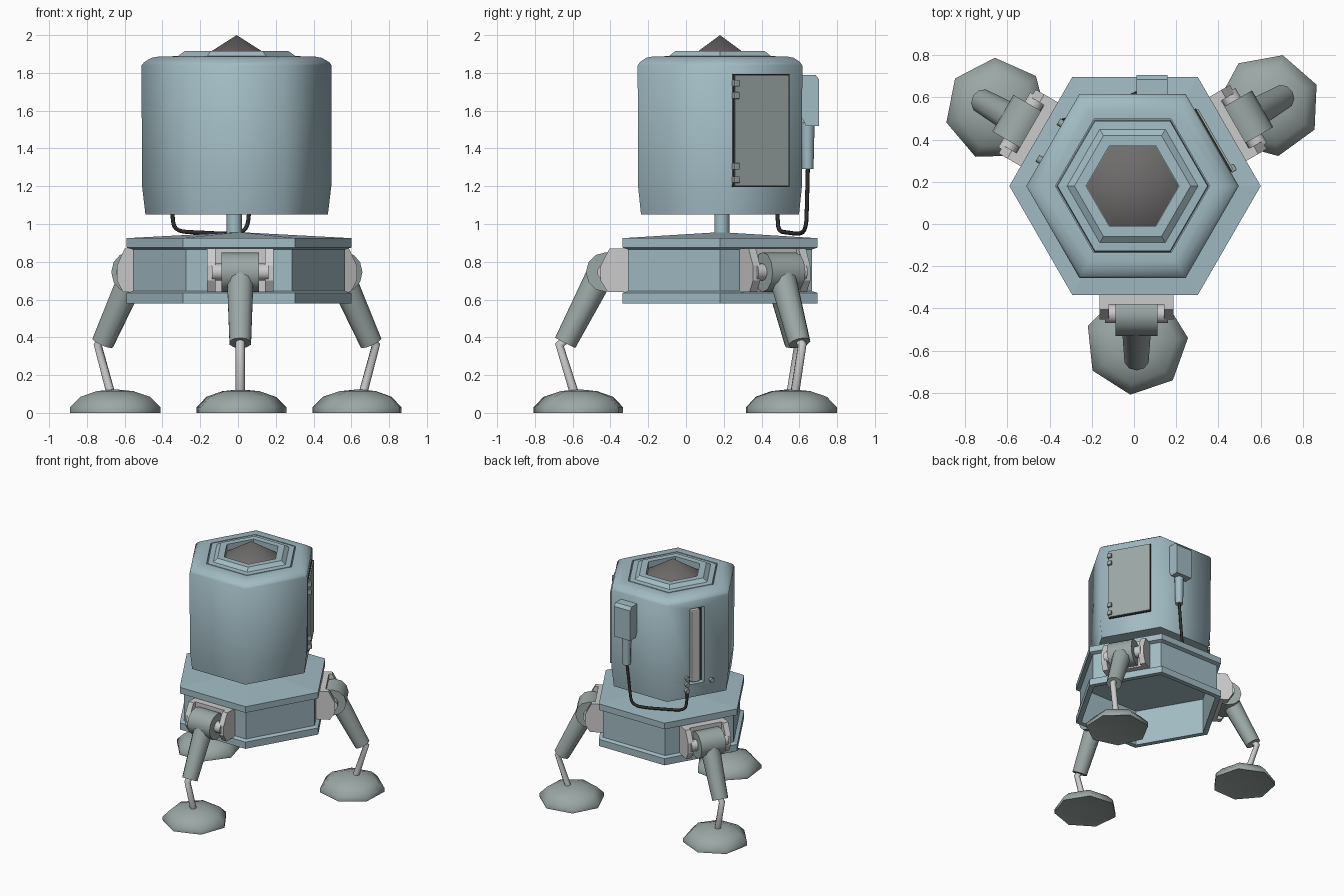
import bpy, bmesh, math
from mathutils import Vector, Matrix

if "Cube" in bpy.data.objects:
    bpy.data.objects.remove(bpy.data.objects["Cube"])

CX, CY = 0.0, 0.18   # axis of the hexagonal body


def material(name, rgb):
    m = bpy.data.materials.new(name)
    m.diffuse_color = (*rgb, 1)
    m.use_nodes = True
    m.node_tree.nodes["Principled BSDF"].inputs["Base Color"].default_value = m.diffuse_color
    return m


BLUE = material("blue_paint", (0.36, 0.50, 0.55))
GREEN = material("grey_green_paint", (0.33, 0.39, 0.38))
LIGHT = material("light_metal", (0.56, 0.54, 0.54))
DARK = material("dark_rubber", (0.03, 0.03, 0.03))
SHADE = material("dark_grey", (0.16, 0.15, 0.15))


def polar(az, r, t, z):
    """Point at distance r along azimuth az, shifted t sideways."""
    a = math.radians(az)
    return Vector((CX + r * math.cos(a) - t * math.sin(a),
                   CY + r * math.sin(a) + t * math.cos(a), z))


def finish(name, bm, mat, smooth=None, bevel=0):
    bmesh.ops.recalc_face_normals(bm, faces=bm.faces[:])
    me = bpy.data.meshes.new(name)
    bm.to_mesh(me)
    bm.free()
    ob = bpy.data.objects.new(name, me)
    bpy.context.collection.objects.link(ob)
    if mat:
        me.materials.append(mat)
    if bevel:
        b = ob.modifiers.new("bevel", 'BEVEL')
        b.width, b.segments = bevel, 2
    if smooth:
        bpy.ops.object.select_all(action='DESELECT')
        ob.select_set(True)
        bpy.context.view_layer.objects.active = ob
        bpy.ops.object.shade_smooth_by_angle(angle=math.radians(smooth))
    return ob


def lathe(name, profile, n, mat, centre=(CX, CY), phase=0, smooth=None, closed=False):
    """Revolve an (r, z) profile with n sides; open profiles are capped."""
    bm = bmesh.new()
    rings = []
    for r, z in profile:
        if r == 0:
            rings.append([bm.verts.new((*centre, z))] * n)
        else:
            rings.append([bm.verts.new((centre[0] + r * math.cos(math.radians(phase) + math.tau * i / n),
                                        centre[1] + r * math.sin(math.radians(phase) + math.tau * i / n), z))
                          for i in range(n)])
    pairs = list(zip(rings, rings[1:]))
    if closed:
        pairs.append((rings[-1], rings[0]))
    for a, b in pairs:
        for i in range(n):
            j = (i + 1) % n
            bm.faces.new(list(dict.fromkeys((a[i], a[j], b[j], b[i]))))
    if not closed:
        for k in (0, -1):
            if profile[k][0] > 0:
                bm.faces.new(rings[k])
    return finish(name, bm, mat, smooth)


def box(name, az, r, t, z, size, mat, bevel=0):
    """Box of (radial, sideways, height) size facing azimuth az."""
    bm = bmesh.new()
    m = Matrix.Translation(polar(az, r, t, z)) @ Matrix.Rotation(math.radians(az), 4, 'Z') @ Matrix.Diagonal((*size, 1))
    bmesh.ops.create_cube(bm, size=1, matrix=m)
    return finish(name, bm, mat, bevel=bevel)


def rod(name, p, q, r1, r2, mat, n=10):
    d = q - p
    bm = bmesh.new()
    m = Matrix.Translation((p + q) / 2) @ d.to_track_quat('Z', 'Y').to_matrix().to_4x4()
    bmesh.ops.create_cone(bm, cap_ends=True, segments=n, radius1=r1, radius2=r2, depth=d.length, matrix=m)
    return finish(name, bm, mat, smooth=50)


def prism(name, az, outline, t, width, mat):
    """Extrude an (r, z) outline sideways."""
    bm = bmesh.new()
    f = bm.faces.new([bm.verts.new(polar(az, r, t - width / 2, z)) for r, z in outline])
    g = bmesh.ops.extrude_face_region(bm, geom=[f])
    shift = polar(az, 0, width, 0) - polar(az, 0, 0, 0)
    bmesh.ops.translate(bm, vec=shift, verts=[v for v in g["geom"] if isinstance(v, bmesh.types.BMVert)])
    return finish(name, bm, mat)


def tube(name, pts, radius, mat, bez=False):
    cu = bpy.data.curves.new(name, 'CURVE')
    cu.dimensions = '3D'
    cu.bevel_depth, cu.bevel_resolution, cu.use_fill_caps = radius, 2, True
    sp = cu.splines.new('NURBS' if bez else 'POLY')
    sp.points.add(len(pts) - 1)
    for p, co in zip(sp.points, pts):
        p.co = (*co, 1)
    if bez:
        sp.use_endpoint_u, sp.order_u, sp.resolution_u = True, 3, 4
    cu.materials.append(mat)
    ob = bpy.data.objects.new(name, cu)
    bpy.context.collection.objects.link(ob)
    return ob


# Hollow base with a recessed waist and open underside
lathe("base_housing", [(0.55, 0.88), (0.55, 0.58), (0.595, 0.58), (0.595, 0.635), (0.562, 0.645),
                       (0.562, 0.865), (0.595, 0.875), (0.595, 0.925), (0, 0.957), ], 6, BLUE, centre=(0.005, CY))
rod("swivel_post", Vector((-0.02, 0.19, 0.93)), Vector((-0.02, 0.19, 1.07)), 0.04, 0.04, BLUE, 12)

# Upper body
body = lathe("upper_body", [(0.483, 1.05), (0.502, 1.21), (0.503, 1.84), (0.49, 1.857), (0.45, 1.88),
                            (0.41, 1.887), (0.365, 1.887), (0.365, 1.86)], 6, BLUE, centre=(-0.007, CY), smooth=65)
lathe("top_ring", [(0.36, 1.86), (0.355, 1.887), (0.31, 1.89), (0.275, 1.915), (0.22, 1.915), (0.22, 1.86)],
      6, BLUE, closed=True, centre=(-0.007, CY))
lathe("top_spike", [(0.222, 1.858), (0, 2.0)], 6, SHADE, centre=(-0.007, CY), smooth=65)

# Slot with a light strip in the left rear face
cutter = box("slot_cutter", 150, 0.435, 0, 1.47, (0.11, 0.12, 0.62), DARK)
cutter.hide_render = True
cutter.hide_set(True)
cut = body.modifiers.new("slot", 'BOOLEAN')
cut.operation, cut.object, cut.solver = 'DIFFERENCE', cutter, 'EXACT'
box("slot_lining", 150, 0.387, 0, 1.47, (0.008, 0.118, 0.618), DARK)
box("slot_light", 150, 0.415, -0.01, 1.47, (0.05, 0.07, 0.59), LIGHT, 0.008)
for t, z in ((-0.085, 1.22), (-0.085, 1.17), (-0.085, 1.12), (0.115, 1.17)):
    rod("socket", polar(150, 0.42, t, z), polar(150, 0.462, t, z), 0.018, 0.018, GREEN, 8)

# Side door with hinges on the right rear face
box("door_gap", 30, 0.431, 0, 1.495, (0.012, 0.345, 0.6), DARK)
box("side_door", 30, 0.436, 0, 1.495, (0.02, 0.33, 0.585), GREEN)
for z in (1.745, 1.68, 1.305, 1.235):
    box("door_hinge", 30, 0.446, -0.16, z, (0.03, 0.035, 0.035), GREEN, 0.005)

# Handset on the back with its cable
box("handset_cradle", 90, 0.44, -0.085, 1.66, (0.03, 0.11, 0.25), BLUE)
prism("handset_body", 90, [(0.43, 1.79), (0.505, 1.79), (0.525, 1.765), (0.525, 1.52), (0.455, 1.52), (0.43, 1.57)],
      -0.085, 0.145, BLUE)
rod("handset_grip", polar(90, 0.465, -0.085, 1.29), polar(90, 0.465, -0.085, 1.54), 0.03, 0.036, BLUE, 8)
tube("handset_cable", [(0.085, 0.645, 1.3), (0.06, 0.64, 1.08), (0.05, 0.635, 0.97), (-0.02, 0.60, 0.945),
                       (-0.2, 0.54, 0.955), (-0.33, 0.49, 0.96), (-0.35, 0.485, 1.03), (-0.345, 0.48, 1.12)],
     0.011, DARK, True)

# Three legs
CHEEK = [(0.48, 0.64), (0.595, 0.64), (0.632, 0.70), (0.632, 0.78), (0.585, 0.87), (0.48, 0.87)]
for side, az in (("front", 270), ("right", 30), ("left", 150)):
    o = 0.012
    box(side + "_bracket_plate", az, 0.52, o, 0.755, (0.08, 0.35, 0.23), LIGHT)
    for s in (-1, 1):
        prism(side + "_bracket_cheek", az, CHEEK, o + s * 0.153, 0.044, LIGHT)
    rod(side + "_axle", polar(az, 0.605, o - 0.15, 0.745), polar(az, 0.605, o + 0.15, 0.745), 0.045, 0.045, LIGHT)
    rod(side + "_hip", polar(az, 0.605, o - 0.1, 0.745), polar(az, 0.605, o + 0.1, 0.745), 0.105, 0.105, GREEN, 12)
    rod(side + "_upper_leg", polar(az, 0.635, o, 0.73), polar(az, 0.82, o, 0.37), 0.074, 0.06, GREEN)
    tube(side + "_lower_leg", [polar(az, 0.79, o, 0.41), polar(az, 0.85, o, 0.36), polar(az, 0.77, o, 0.1)],
         0.024, LIGHT)
    foot = polar(az, 0.745, o, 0)
    lathe(side + "_foot", [(0.2, 0.01), (0.245, 0.0), (0.245, 0.03), (0.19, 0.085), (0.1, 0.115), (0, 0.125)],
          7, GREEN, centre=(foot.x, foot.y), phase=6 + az - 270, smooth=60)
